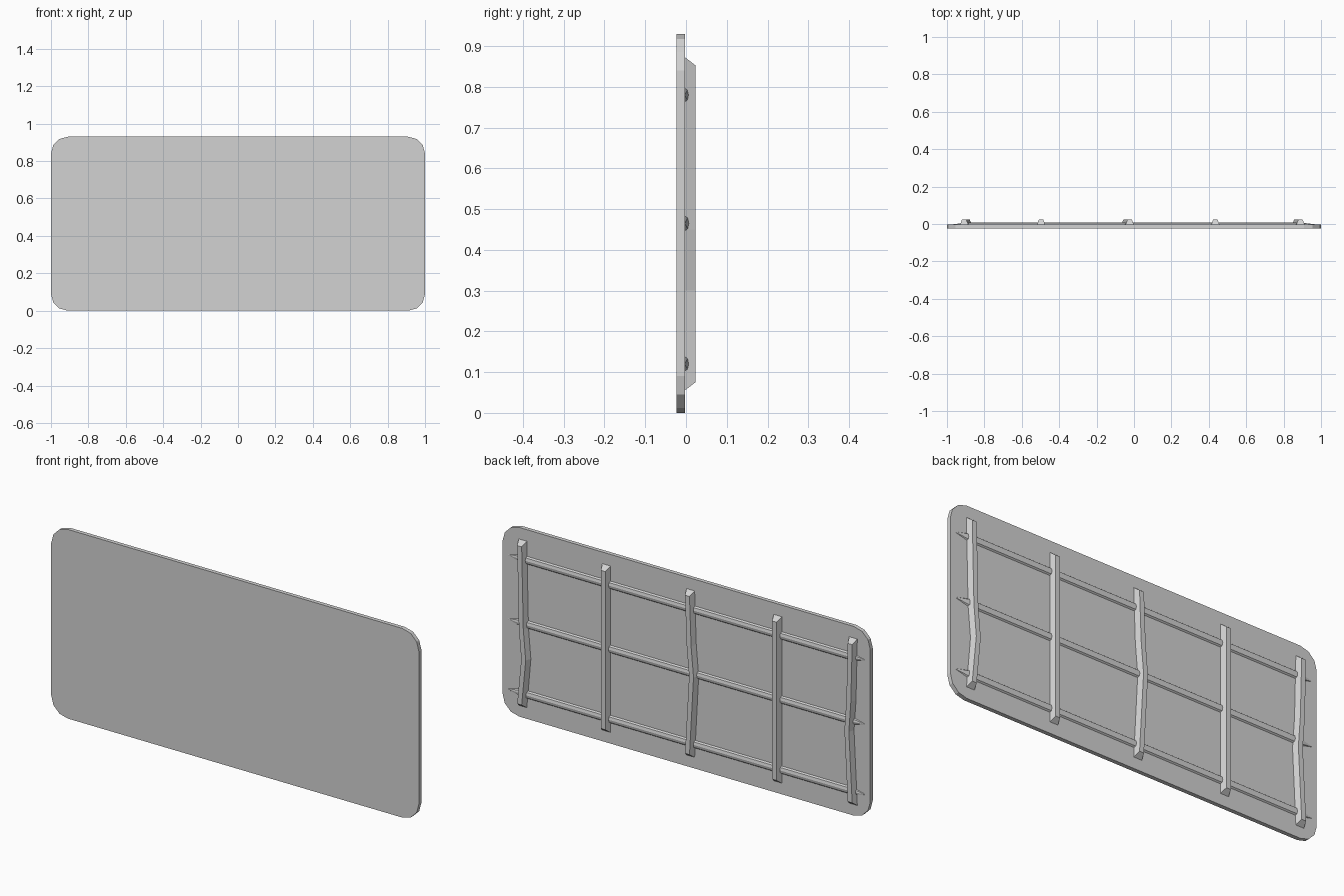
import bpy, bmesh, math

cube = bpy.data.objects.get("Cube")
if cube:
    bpy.data.objects.remove(cube, do_unlink=True)

grey = bpy.data.materials.new("plain grey")
grey.use_nodes = True
grey.diffuse_color = (0.65, 0.65, 0.65, 1)
grey.node_tree.nodes["Principled BSDF"].inputs["Base Color"].default_value = (0.65, 0.65, 0.65, 1)

HEIGHT = 0.93
FRONT, BACK = -0.023, -0.003


def loft(name, rings):
    """Skin a row of equal closed rings and cap both ends."""
    bm = bmesh.new()
    rows = [[bm.verts.new(p) for p in ring] for ring in rings]
    n = len(rows[0])
    for a, b in zip(rows, rows[1:]):
        for i in range(n):
            j = (i + 1) % n
            bm.faces.new((a[i], a[j], b[j], b[i]))
    bm.faces.new(rows[0])
    bm.faces.new(rows[-1])
    bmesh.ops.recalc_face_normals(bm, faces=bm.faces[:])
    mesh = bpy.data.meshes.new(name)
    bm.to_mesh(mesh)
    bm.free()
    mesh.materials.append(grey)
    obj = bpy.data.objects.new(name, mesh)
    bpy.context.collection.objects.link(obj)
    return obj


# Flat panel with faceted round corners
radius, steps = 0.09, 3
outline = []
for corner, (sx, sz) in enumerate([(1, 1), (-1, 1), (-1, -1), (1, -1)]):
    cx = sx * (1 - radius)
    cz = HEIGHT / 2 + sz * (HEIGHT / 2 - radius)
    for k in range(steps + 1):
        a = math.pi / 2 * (corner + k / steps)
        outline.append((cx + radius * math.cos(a), cz + radius * math.sin(a)))
loft("panel", [[(x, y, z) for x, z in outline] for y in (FRONT, BACK)])


# Upright ribs with sloped ends; some bow sideways
def rib(name, x, bow, bow_height):
    rings = []
    path = [(0.055, 0.075, 0), (bow_height, bow_height, bow),
            (bow_height + 0.15, bow_height + 0.15, bow * 0.4), (0.873, 0.853, 0)]
    for z_base, z_crest, shift in path:
        c = x + shift
        rings.append([(c - 0.022, BACK, z_base), (c + 0.022, BACK, z_base),
                      (c + 0.012, 0.023, z_crest), (c - 0.012, 0.023, z_crest)])
    loft(name, rings)


rib("right_end_rib", -0.908, 0.018, 0.42)
rib("right_rib", -0.497, 0, 0.46)
rib("middle_rib", -0.023, -0.022, 0.46)
rib("left_rib", 0.435, 0, 0.46)
rib("left_end_rib", 0.89, -0.022, 0.3)

# Long half-round rods with tapered tips
for name, z in (("lower_rod", 0.12), ("middle_rod", 0.465), ("upper_rod", 0.78)):
    rings = []
    for x, s in ((-0.97, 0.1), (-0.9, 1), (0.9, 1), (0.97, 0.1)):
        rings.append([(x, BACK + 0.01 * s * math.sin(math.pi * k / 4),
                       z + 0.019 * s * math.cos(math.pi * k / 4)) for k in range(5)])
    loft(name, rings)
